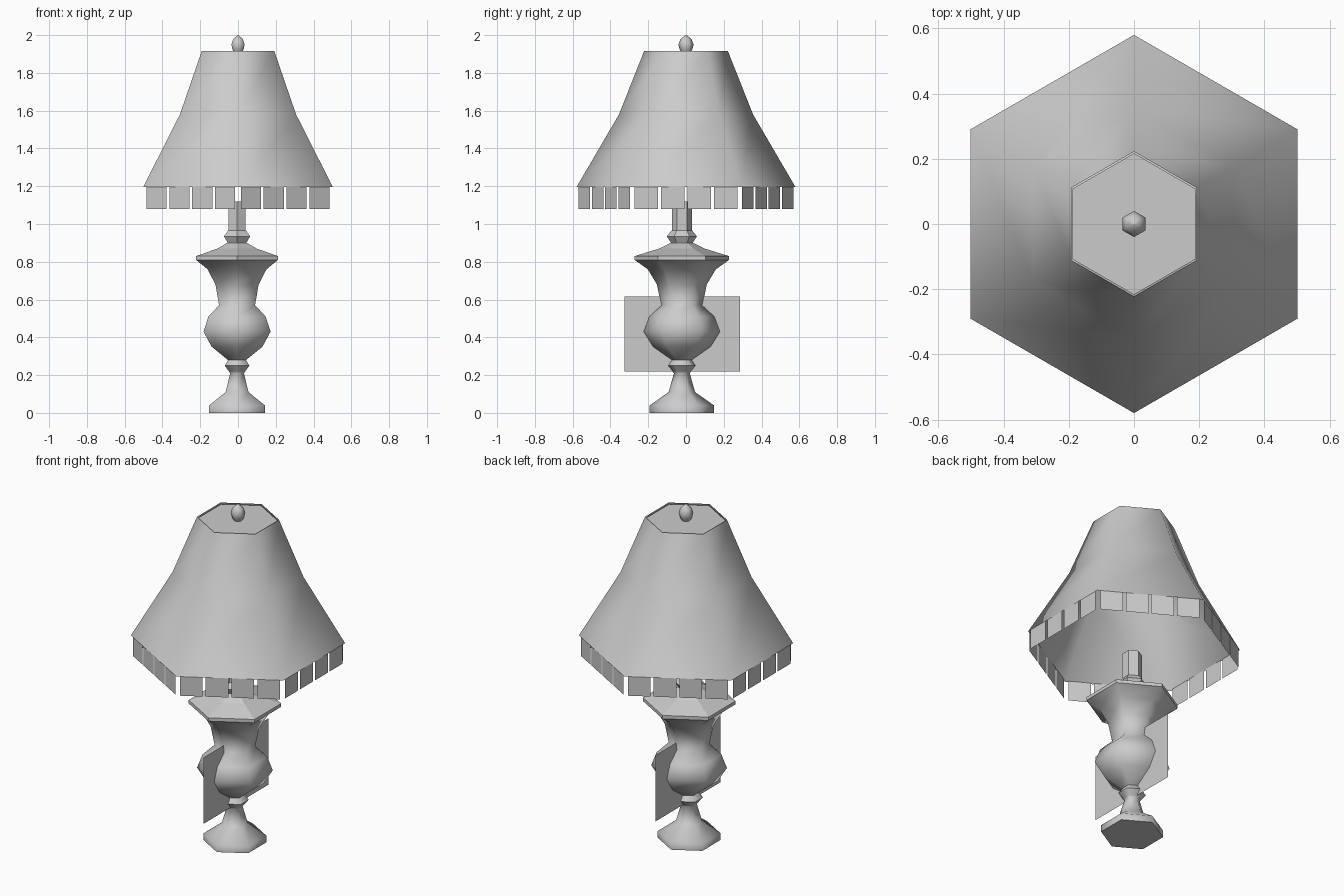
import bpy, bmesh
from math import sin, cos, pi, radians
from mathutils import Vector

if "Cube" in bpy.data.objects:
    bpy.data.objects.remove(bpy.data.objects["Cube"], do_unlink=True)

GREY = (0.6, 0.6, 0.6, 1)
grey = bpy.data.materials.new("plain grey")
grey.use_nodes = True
grey.diffuse_color = GREY
grey.node_tree.nodes["Principled BSDF"].inputs["Base Color"].default_value = GREY

SIDES = 6
BASE_AT = (-0.005, -0.022)      # the base sits slightly off the shade's axis
SHADE_AT = (0, 0)


def corner(k, radius, z, centre):
    a = pi / 2 + 2 * pi * k / SIDES
    return Vector((centre[0] + radius * cos(a), centre[1] + radius * sin(a), z))


def finish(bm, name, smooth):
    mesh = bpy.data.meshes.new(name)
    bm.to_mesh(mesh)
    bm.free()
    obj = bpy.data.objects.new(name, mesh)
    bpy.context.collection.objects.link(obj)
    mesh.materials.append(grey)
    if smooth:
        bpy.ops.object.select_all(action='DESELECT')
        obj.select_set(True)
        bpy.context.view_layer.objects.active = obj
        bpy.ops.object.shade_smooth_by_angle(angle=radians(65))
    return obj


def turned(name, profile, centre, smooth=True, bottom=False, top=False):
    """Six-sided turned part from (radius, height) pairs, listed upward."""
    bm = bmesh.new()
    rings = [[bm.verts.new(corner(k, r, z, centre)) for k in range(SIDES)]
             for r, z in profile]
    for low, high in zip(rings, rings[1:]):
        for k in range(SIDES):
            n = (k + 1) % SIDES
            bm.faces.new((low[k], low[n], high[n], high[k]))
    if bottom:
        bm.faces.new(rings[0][::-1])
    if top:
        bm.faces.new(rings[-1])
    return finish(bm, name, smooth)


# Base: foot, neck, bulb and flared vase
turned("vase_body", [
    (0.17, 0), (0.17, 0.04), (0.07, 0.11), (0.042, 0.21), (0.05, 0.22),
    (0.075, 0.25), (0.055, 0.28), (0.155, 0.35), (0.205, 0.43),
    (0.175, 0.51), (0.11, 0.57), (0.132, 0.68), (0.18, 0.76), (0.25, 0.81),
], BASE_AT, bottom=True)

# Lid, collar and stem above the vase
turned("vase_lid", [(0.25, 0.81), (0.25, 0.83), (0.12, 0.87), (0.06, 0.9)],
       BASE_AT, smooth=False, bottom=True, top=True)
turned("collar", [(0.055, 0.895), (0.06, 0.905), (0.08, 0.935), (0.055, 0.965)],
       BASE_AT, smooth=False, top=True)
turned("stem", [(0.053, 0.95), (0.053, 1.12)], BASE_AT, smooth=False, top=True)

# Shade with its lid and finial
turned("shade", [(0.58, 1.195), (0.355, 1.58), (0.222, 1.915)], SHADE_AT)
turned("shade_lid", [(0.217, 1.9), (0.217, 1.907)], SHADE_AT, smooth=False, top=True)
turned("finial", [(0.022, 1.9), (0.034, 1.925), (0.04, 1.95), (0.03, 1.978),
                  (0.003, 2.0)], SHADE_AT, top=True)

# Fringe of hanging tabs, four to each side of the shade
TABS, TAB_WIDTH, PITCH = 4, 0.123, 0.14
bm = bmesh.new()
for k in range(SIDES):
    a, b = (corner(k + i, 0.577, 1.2, SHADE_AT) for i in (0, 1))
    along = (b - a).normalized()
    drop = Vector((0, 0, -0.12))
    for t in range(TABS):
        mid = (a + b) / 2 + along * PITCH * (t - (TABS - 1) / 2)
        left, right = mid - along * TAB_WIDTH / 2, mid + along * TAB_WIDTH / 2
        bm.faces.new([bm.verts.new(p) for p in
                      (left + drop, right + drop, right, left)])
finish(bm, "fringe", False)

# Upright panel through the bulb
bm = bmesh.new()
bm.faces.new([bm.verts.new((0, y, z)) for y, z in
              ((-0.325, 0.22), (0.285, 0.22), (0.285, 0.615), (-0.325, 0.615))])
finish(bm, "side_panel", False)
